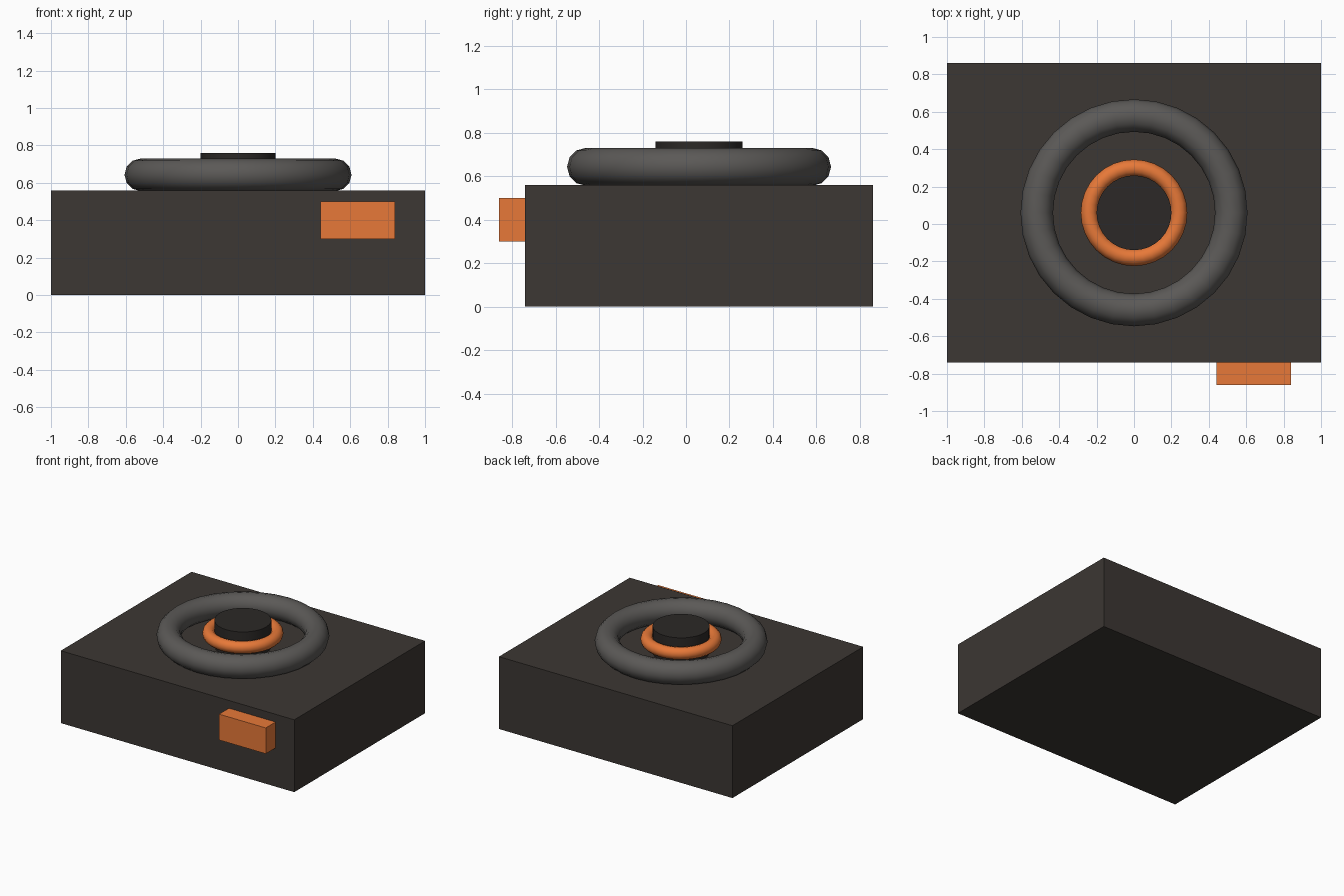
import bpy

if "Cube" in bpy.data.objects:
    bpy.data.objects.remove(bpy.data.objects["Cube"])

CY = 0.06  # shared y centre of the body and the dial


def material(name, color):
    m = bpy.data.materials.new(name)
    m.diffuse_color = (*color, 1)
    m.use_nodes = True
    m.node_tree.nodes["Principled BSDF"].inputs["Base Color"].default_value = m.diffuse_color
    return m


def finish(name, mat, smooth=False):
    ob = bpy.context.object
    ob.name = name
    ob.data.materials.append(mat)
    if smooth:
        bpy.ops.object.shade_smooth_by_angle()
    return ob


def box(name, center, size, mat):
    bpy.ops.mesh.primitive_cube_add(size=1, location=center)
    bpy.context.object.scale = size
    bpy.ops.object.transform_apply(location=False, rotation=False, scale=True)
    return finish(name, mat)


def ring(name, z, major, minor, mat):
    bpy.ops.mesh.primitive_torus_add(location=(0, CY, z), major_radius=major, minor_radius=minor,
                                     major_segments=32, minor_segments=12)
    ob = finish(name, mat)
    bpy.ops.object.shade_smooth()
    return ob


dark = material("dark_body", (0.045, 0.038, 0.033))
black = material("black_cap", (0.025, 0.022, 0.02))
grey = material("grey_ring", (0.105, 0.1, 0.095))
orange = material("orange", (0.8, 0.19, 0.04))

# Body and front button
box("body", (0, CY, 0.28), (2, 1.6, 0.56), dark)
box("front_button", (0.64, -0.80, 0.40), (0.4, 0.12, 0.2), orange)

# Dial: outer ring, inner ring and centre cap
ring("outer_ring", 0.643, 0.52, 0.087, grey)
ring("inner_ring", 0.66, 0.24, 0.045, orange)
bpy.ops.mesh.primitive_cylinder_add(vertices=32, radius=0.2, depth=0.2, location=(0, CY, 0.66))
finish("centre_cap", black, smooth=True)
